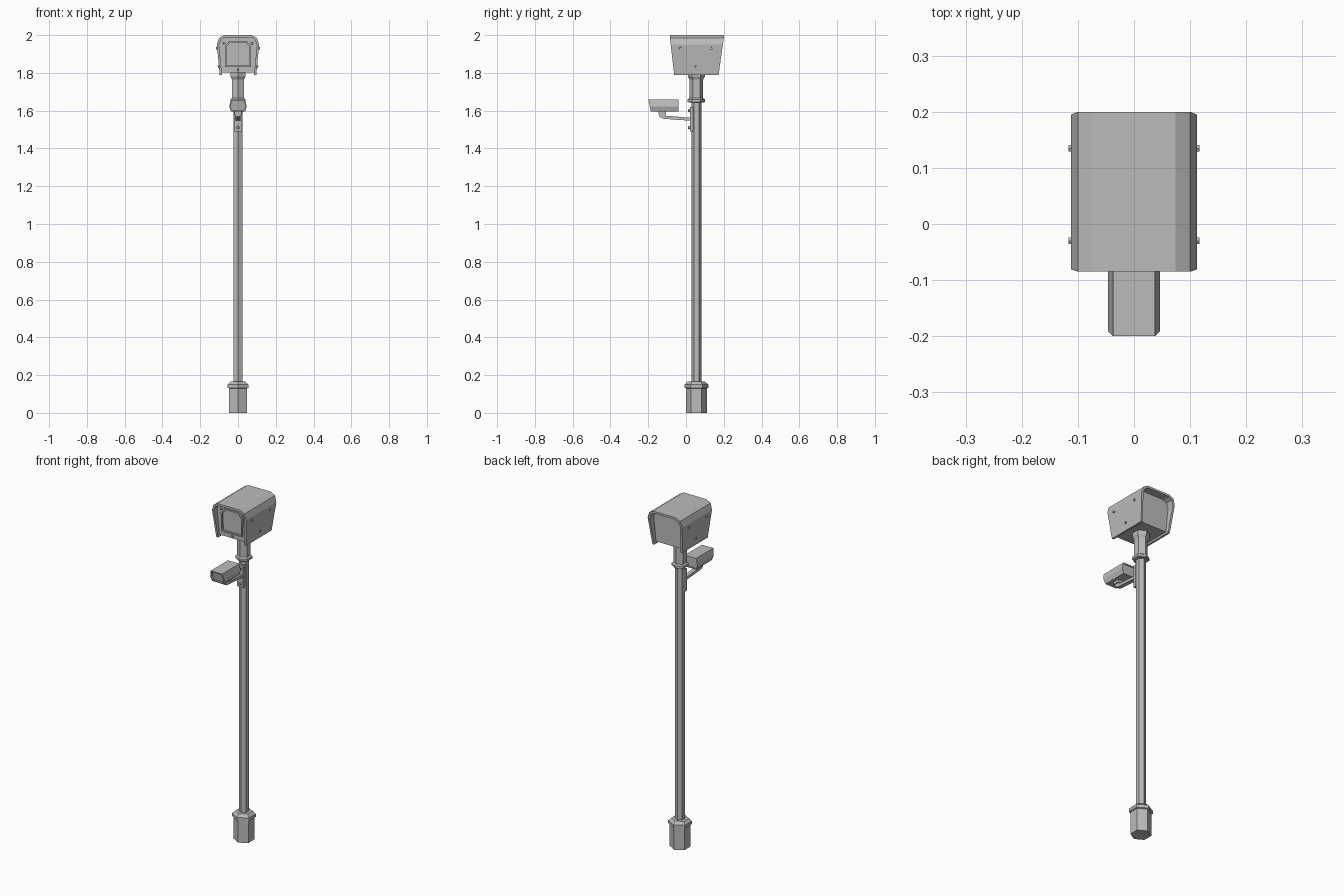
import bpy, bmesh, math
from mathutils import Vector

if "Cube" in bpy.data.objects:
    bpy.data.objects.remove(bpy.data.objects["Cube"], do_unlink=True)

grey = bpy.data.materials.new("painted_grey_metal")
grey.use_nodes = True
GREY = (0.5, 0.5, 0.5, 1)
grey.diffuse_color = GREY
grey.node_tree.nodes["Principled BSDF"].inputs["Base Color"].default_value = GREY

POLE_Y = 0.055


def finish(name, bm):
    bmesh.ops.recalc_face_normals(bm, faces=bm.faces)
    mesh = bpy.data.meshes.new(name)
    bm.to_mesh(mesh)
    bm.free()
    mesh.materials.append(grey)
    obj = bpy.data.objects.new(name, mesh)
    bpy.context.collection.objects.link(obj)
    return obj


def hex_column(name, rings):
    """Six-sided column around the pole axis from (radius, z) rings."""
    bm = bmesh.new()
    loops = [[bm.verts.new((r * math.sin(i * math.pi / 3),
                            POLE_Y + r * math.cos(i * math.pi / 3), z))
              for i in range(6)] for r, z in rings]
    for a, b in zip(loops, loops[1:]):
        for i in range(6):
            j = (i + 1) % 6
            bm.faces.new((a[i], a[j], b[j], b[i]))
    bm.faces.new(loops[0])
    bm.faces.new(loops[-1])
    return finish(name, bm)


def mirrored(half):
    """Complete an xz outline from its right half, top first."""
    return [(-x, z) for x, z in reversed(half)] + list(half)


def prism(name, outline, front, back):
    """Extrude an xz outline along y; front and back are functions of z."""
    bm = bmesh.new()
    f = [bm.verts.new((x, front(z), z)) for x, z in outline]
    b = [bm.verts.new((x, back(z), z)) for x, z in outline]
    n = len(outline)
    for i in range(n):
        j = (i + 1) % n
        bm.faces.new((f[i], f[j], b[j], b[i]))
    bm.faces.new(f)
    bm.faces.new(b)
    return finish(name, bm)


def shell(name, outer, inner, front, back, closed):
    """Sheet between two matching outlines, open below unless closed."""
    bm = bmesh.new()
    quads = [[bm.verts.new((x, y(z), z)) for (x, z), y in
              ((o, front), (i, front), (i, back), (o, back))]
             for o, i in zip(outer, inner)]
    pairs = list(zip(quads, quads[1:]))
    if closed:
        pairs.append((quads[-1], quads[0]))
    else:
        bm.faces.new(quads[0])
        bm.faces.new(quads[-1])
    for a, b in pairs:
        for k in range(4):
            m = (k + 1) % 4
            bm.faces.new((a[k], a[m], b[m], b[k]))
    return finish(name, bm)


def bolt(name, loc, axis, radius=0.008, depth=0.012):
    bm = bmesh.new()
    bmesh.ops.create_cone(bm, cap_ends=True, segments=6, radius1=radius,
                          radius2=radius * 0.8, depth=depth)
    obj = finish(name, bm)
    obj.location = loc
    obj.rotation_mode = 'QUATERNION'
    obj.rotation_quaternion = Vector(axis).to_track_quat('Z', 'Y')


def at(value):
    return lambda z: value


# Ground socket, pole and neck
hex_column("base_socket", [(0.055, 0), (0.055, 0.13), (0.063, 0.133),
                           (0.063, 0.15), (0.046, 0.165)])
hex_column("pole", [(0.026, 0.16), (0.026, 1.66)])
hex_column("pole_collar", [(0.04, 1.643), (0.046, 1.647),
                           (0.046, 1.66), (0.036, 1.667)])
hex_column("neck", [(0.036, 1.66), (0.036, 1.765), (0.045, 1.78), (0.045, 1.805)])

# Large camera hood: open below, front and back edges lean inward
def hood_front(z):
    return -0.085 + 0.115 * max(0, 1.985 - z)


def hood_back(z):
    return 0.2 - 0.14 * max(0, 1.985 - z)


hood = mirrored([(0.074, 2.0), (0.1, 1.985), (0.112, 1.95), (0.097, 1.79)])
lining = mirrored([(0.068, 1.988), (0.09, 1.976), (0.1, 1.947), (0.085, 1.79)])
shell("large_camera_hood", hood, lining, hood_front, hood_back, False)

# Large camera body with framed window
body = mirrored([(0.068, 1.988), (0.09, 1.976), (0.1, 1.947), (0.0865, 1.802)])
prism("large_camera_body", body, at(-0.05), at(0.155))
frame = mirrored([(0.045, 1.97), (0.07, 1.94), (0.068, 1.83)])
opening = mirrored([(0.041, 1.962), (0.062, 1.936), (0.06, 1.838)])
shell("window_frame", frame, opening, at(-0.06), at(-0.048), True)

# Bolts on the large camera
for side in (-1, 1):
    bolt("front_bolt", (side * 0.072, -0.052, 1.957), (0, -1, 0))
    for y, z in ((-0.03, 1.93), (0.135, 1.93), (0.055, 1.833)):
        x = 0.112 - (1.95 - z) * 0.094
        bolt("side_bolt", (side * x, y, z), (side, 0, -0.09))
bolt("front_bolt", (0, -0.052, 1.816), (0, -1, 0))

# Small camera: hood with recessed front
def visor_front(z):
    return -0.2 + 0.22 * (1.66 - z)


visor = mirrored([(0.037, 1.66), (0.046, 1.622), (0.037, 1.595)])
visor_lining = mirrored([(0.032, 1.654), (0.04, 1.622), (0.032, 1.601)])
shell("small_camera_shell", visor, visor_lining, visor_front, at(-0.04), True)
prism("small_camera_body", visor_lining,
      lambda z: visor_front(z) + 0.012, at(-0.044))

# Wall plate, arm and support for the small camera
plate = mirrored([(0.02, 1.62), (0.02, 1.49)])
prism("mount_plate", plate, at(0.02), at(0.036))
for z in (1.6, 1.51):
    bolt("plate_bolt", (0, 0.017, z), (0, -1, 0), 0.009)


def side_bar(name, profile, half_width):
    """Extrude a yz profile across x."""
    bm = bmesh.new()
    face = bm.faces.new([bm.verts.new((-half_width, y, z)) for y, z in profile])
    new = bmesh.ops.extrude_face_region(bm, geom=[face])["geom"]
    verts = [v for v in new if isinstance(v, bmesh.types.BMVert)]
    bmesh.ops.translate(bm, verts=verts, vec=(half_width * 2, 0, 0))
    return finish(name, bm)


side_bar("support_arm", [(0.022, 1.563), (0.022, 1.547), (-0.12, 1.557),
                         (-0.14, 1.568), (-0.14, 1.582), (-0.11, 1.582),
                         (-0.105, 1.573)], 0.012)
side_bar("camera_foot", [(-0.145, 1.597), (-0.145, 1.58),
                         (-0.105, 1.58), (-0.105, 1.597)], 0.018)
